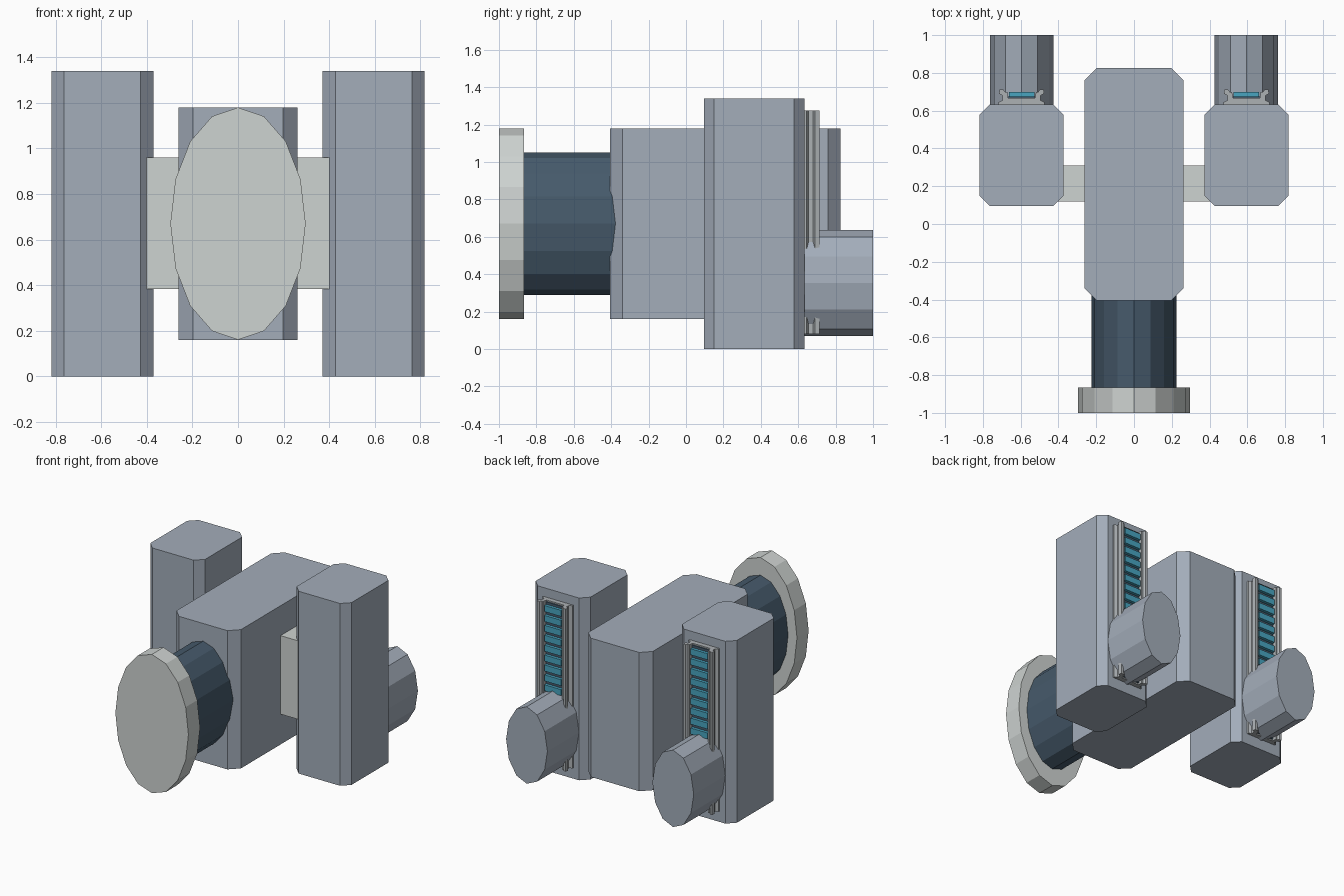
import bpy, bmesh, math

if "Cube" in bpy.data.objects:
    bpy.data.objects.remove(bpy.data.objects["Cube"])


def material(name, r, g, b):
    def lin(c):
        c /= 255
        return c / 12.92 if c <= 0.04045 else ((c + 0.055) / 1.055) ** 2.4
    m = bpy.data.materials.new(name)
    m.diffuse_color = (lin(r), lin(g), lin(b), 1)
    m.use_nodes = True
    m.node_tree.nodes["Principled BSDF"].inputs["Base Color"].default_value = m.diffuse_color
    return m


HULL = material("blue grey hull", 163, 173, 186)
PALE = material("pale grey", 206, 211, 209)
DARK = material("dark slate", 70, 90, 107)
RAIL = material("rail grey", 172, 177, 180)
BLUE = material("cyan slat", 72, 165, 192)


def prism(name, pts, a, b, axis, mat):
    """Extrude a profile from a to b; axis 'z' takes (x, y), axis 'y' takes (x, z)."""
    def place(p, t):
        return (p[0], p[1], t) if axis == "z" else (p[0], t, p[1])
    bm = bmesh.new()
    lo = [bm.verts.new(place(p, a)) for p in pts]
    hi = [bm.verts.new(place(p, b)) for p in pts]
    bm.faces.new(lo)
    bm.faces.new(hi)
    n = len(pts)
    for i in range(n):
        j = (i + 1) % n
        bm.faces.new((lo[i], lo[j], hi[j], hi[i]))
    bmesh.ops.recalc_face_normals(bm, faces=bm.faces)
    me = bpy.data.meshes.new(name)
    bm.to_mesh(me)
    bm.free()
    me.materials.append(mat)
    ob = bpy.data.objects.new(name, me)
    bpy.context.collection.objects.link(ob)
    return ob


def chamfered(x0, x1, y0, y1, c):
    return [(x0 + c, y0), (x1 - c, y0), (x1, y0 + c), (x1, y1 - c),
            (x1 - c, y1), (x0 + c, y1), (x0, y1 - c), (x0, y0 + c)]


def rect(x0, x1, y0, y1):
    return [(x0, y0), (x1, y0), (x1, y1), (x0, y1)]


def ellipse(cx, cz, rx, rz, n):
    return [(cx + rx * math.sin(math.tau * i / n), cz + rz * math.cos(math.tau * i / n))
            for i in range(n)]


# Central body, front barrel with its end disc, and cross bar
prism("central_body", chamfered(-0.262, 0.262, -0.405, 0.825, 0.065), 0.16, 1.18, "z", HULL)
prism("front_barrel", ellipse(0, 0.67, 0.225, 0.38, 16), -0.87, -0.30, "y", DARK)
prism("front_disc", ellipse(0, 0.67, 0.297, 0.51, 16), -1.0, -0.865, "y", PALE)
prism("cross_bar", rect(-0.41, 0.41, 0.12, 0.31), 0.383, 0.96, "z", PALE)

# Half cross-section of the flared rail, relative to its centre line
HALF = [(0.122, 0.62), (0.122, 0.645), (0.100, 0.655), (0.100, 0.68), (0.120, 0.69),
        (0.116, 0.713), (0.098, 0.713), (0.088, 0.70), (0.076, 0.70), (0.072, 0.668)]
SLATS, Z0, Z1 = 16, 0.08, 1.275

for side, s in (("left", -1), ("right", 1)):
    cx = s * 0.595
    # Side pod and rear drum
    prism(side + "_pod", chamfered(cx - 0.223, cx + 0.223, 0.095, 0.633, 0.055),
          0, 1.34, "z", HULL)
    prism(side + "_rear_drum", ellipse(cx, 0.353, 0.168, 0.283, 12), 0.60, 1.0, "y", HULL)
    # Channel rail behind the pod
    profile = [(cx + x, y) for x, y in HALF] + [(cx - x, y) for x, y in reversed(HALF)]
    prism(side + "_rail", profile, Z0, Z1, "z", RAIL)
    # Dark backing and cyan slats in the channel
    prism(side + "_slat_backing", rect(cx - 0.071, cx + 0.071, 0.664, 0.676),
          Z0 + 0.01, Z1 - 0.01, "z", DARK)
    pitch = (Z1 - Z0 - 0.03) / SLATS
    for i in range(SLATS):
        z = Z0 + 0.015 + pitch * (i + 0.2)
        prism(f"{side}_slat_{i + 1}", rect(cx - 0.068, cx + 0.068, 0.672, 0.698),
              z, z + pitch * 0.62, "z", BLUE)
